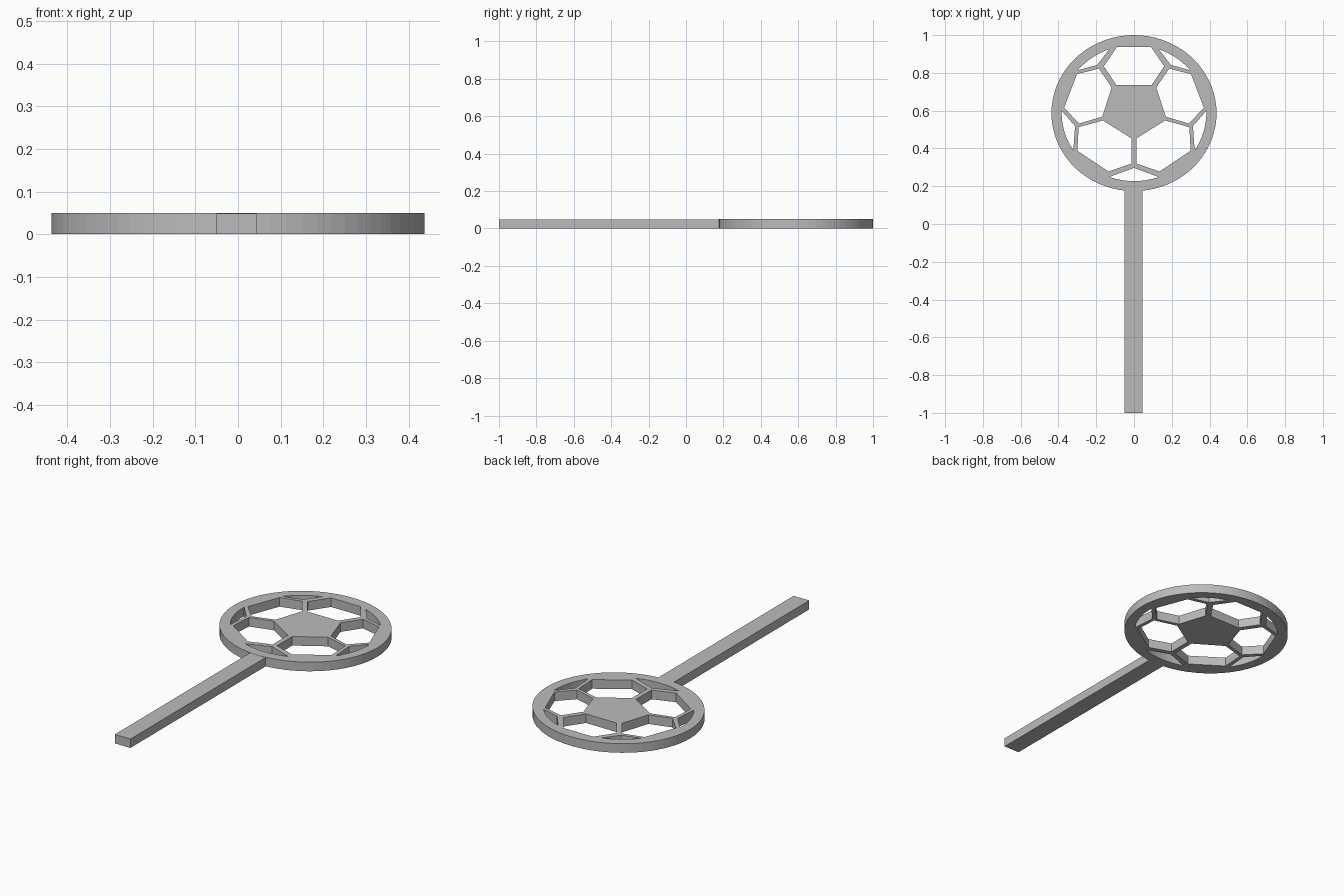
import bpy, bmesh
from math import sin, cos, radians, tau

cube = bpy.data.objects.get("Cube")
if cube:
    bpy.data.objects.remove(cube)

THICK = 0.05
CENTRE_Y = 0.587

grey = bpy.data.materials.new("plain grey")
grey.use_nodes = True
colour = (0.5, 0.5, 0.5, 1)
grey.diffuse_color = colour
grey.node_tree.nodes["Principled BSDF"].inputs["Base Color"].default_value = colour


def arc(rx, ry, start, end, count):
    """Points along an ellipse around the ball centre, angles in degrees."""
    angles = [radians(start + (end - start) * i / count) for i in range(count + 1)]
    return [(rx * cos(a), CENTRE_Y + ry * sin(a)) for a in angles]


def mirrored(points):
    return [(-x, y) for x, y in points]


def plate(name, outlines, height):
    """Flat plate: the first outline is the edge, the others are holes."""
    curve = bpy.data.curves.new(name, "CURVE")
    curve.dimensions = "2D"
    curve.fill_mode = "BOTH"
    curve.extrude = height / 2
    for points in outlines:
        spline = curve.splines.new("POLY")
        spline.points.add(len(points) - 1)
        for p, (x, y) in zip(spline.points, points):
            p.co = (x, y, 0, 1)
        spline.use_cyclic_u = True
    temp = bpy.data.objects.new(name + " outline", curve)
    bpy.context.collection.objects.link(temp)
    graph = bpy.context.evaluated_depsgraph_get()
    mesh = bpy.data.meshes.new_from_object(temp.evaluated_get(graph))
    bpy.data.objects.remove(temp)

    # Weld the caps to the walls and rest the plate on the ground
    bm = bmesh.new()
    bm.from_mesh(mesh)
    bmesh.ops.remove_doubles(bm, verts=bm.verts, dist=0.0001)
    bmesh.ops.recalc_face_normals(bm, faces=bm.faces)
    bmesh.ops.translate(bm, verts=bm.verts, vec=(0, 0, height / 2))
    for face in bm.faces:
        face.smooth = False
        face.material_index = 0
    bm.to_mesh(mesh)
    bm.free()
    mesh.name = name
    mesh.materials.clear()
    mesh.materials.append(grey)
    obj = bpy.data.objects.new(name, mesh)
    bpy.context.collection.objects.link(obj)
    return obj


# Ball: oval rim with hexagonal windows around a solid pentagon
rim = arc(0.437, 0.413, 0, 360, 72)[:-1]
top_half = [(0.09, 0.937), (0.16, 0.835), (0.094, 0.737)]
top_window = top_half + mirrored(top_half)[::-1]
side_window = [(0.118, 0.723), (0.186, 0.823), (0.302, 0.793),
               (0.37, 0.615), (0.29, 0.532), (0.168, 0.568)]
lower_window = [(0.165, 0.548), (0.293, 0.513), (0.3, 0.388),
                (0.135, 0.278), (0.013, 0.32), (0.013, 0.453)]

# Slivers between the windows and the rim
upper_sliver = [(0.195, 0.842)] + arc(0.383, 0.36, 39, 70, 8)
side_sliver = [(0.312, 0.518)] + arc(0.383, 0.36, -33, 2, 8)
bottom_sliver = [(0, 0.297)] + arc(0.383, 0.36, -110, -70, 8)

holes = [top_window, bottom_sliver]
for hole in (side_window, lower_window, upper_sliver, side_sliver):
    holes += [hole, mirrored(hole)]
plate("ball", [rim] + holes, THICK)

# Handle, tucked slightly into the rim
plate("handle", [[(-0.05, -1), (0.045, -1), (0.045, 0.19), (-0.05, 0.19)]], THICK - 0.001)
